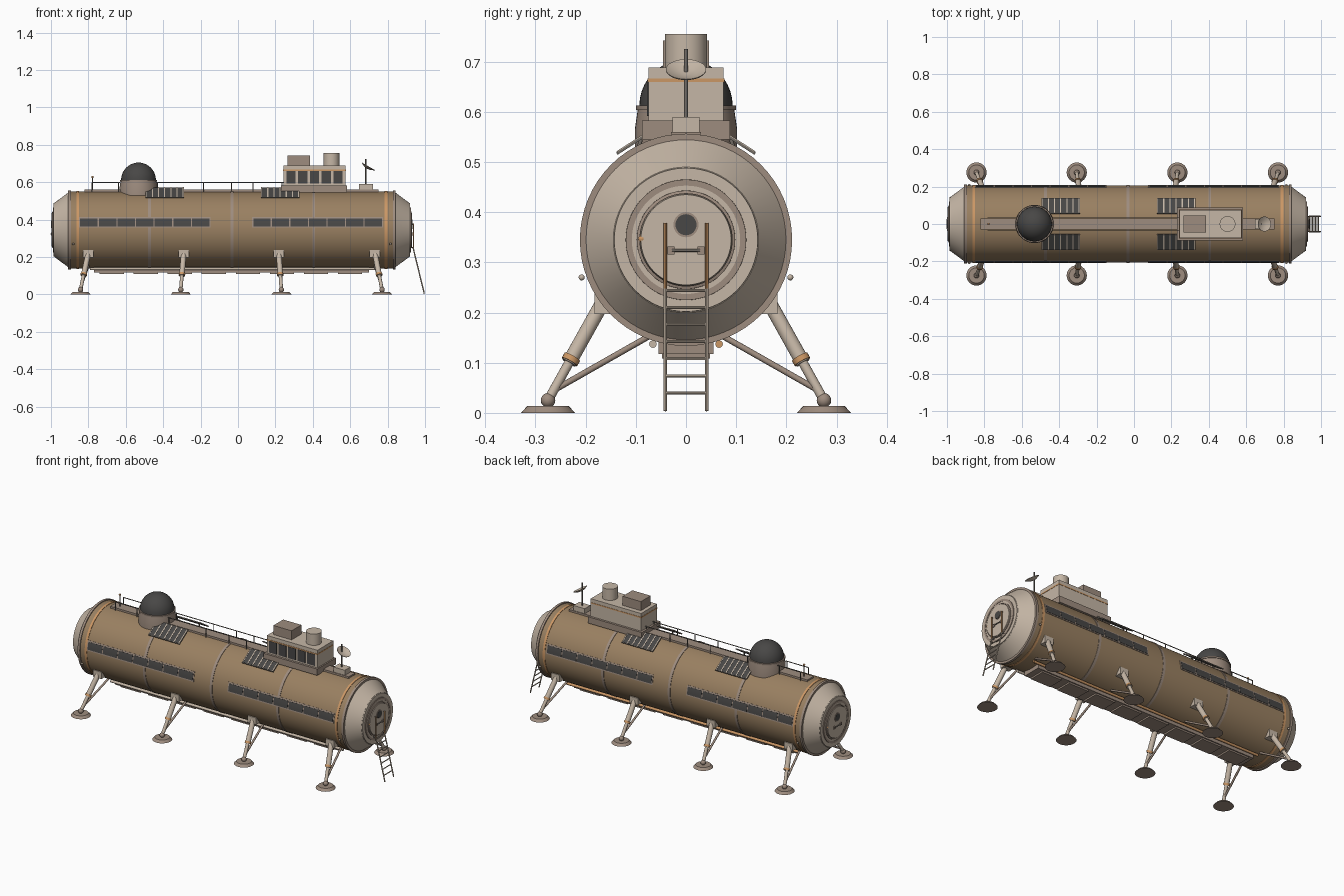
import bpy, bmesh, math
from mathutils import Vector, Matrix

if "Cube" in bpy.data.objects:
    bpy.data.objects.remove(bpy.data.objects["Cube"])

CX, CZ, R = -0.033, 0.345, 0.206   # hull centre and radius


def material(name, rgb):
    m = bpy.data.materials.new(name)
    m.diffuse_color = (*rgb, 1)
    m.use_nodes = True
    m.node_tree.nodes["Principled BSDF"].inputs["Base Color"].default_value = m.diffuse_color
    return m


BROWN = material("hull brown", (0.32, 0.215, 0.12))
LIGHT = material("light tan", (0.56, 0.47, 0.38))
MID = material("mid tan", (0.34, 0.262, 0.21))
ORANGE = material("copper orange", (0.6, 0.31, 0.13))
DARK = material("dark glass", (0.065, 0.063, 0.061))
STEEL = material("rail grey", (0.17, 0.15, 0.13))


def finish(bm, name, mat):
    bmesh.ops.recalc_face_normals(bm, faces=bm.faces)
    me = bpy.data.meshes.new(name)
    bm.to_mesh(me)
    bm.free()
    me.materials.append(mat)
    me.shade_smooth()
    me.set_sharp_from_angle(angle=math.radians(32))
    ob = bpy.data.objects.new(name, me)
    bpy.context.collection.objects.link(ob)
    return ob


def box(name, x, y, z, mat):
    """Box from (min, max) pairs."""
    bm = bmesh.new()
    size = [b - a for a, b in (x, y, z)]
    mid = [(a + b) / 2 for a, b in (x, y, z)]
    bmesh.ops.create_cube(bm, size=1, matrix=Matrix.Translation(mid) @ Matrix.Diagonal((*size, 1)))
    return finish(bm, name, mat)


def rod(name, a, b, r, mat, r2=None, n=12):
    """Round bar or cone from a to b."""
    a, b = Vector(a), Vector(b)
    d = b - a
    bm = bmesh.new()
    m = Matrix.Translation((a + b) / 2) @ d.to_track_quat('Z', 'Y').to_matrix().to_4x4()
    bmesh.ops.create_cone(bm, cap_ends=True, segments=n, radius1=r, radius2=r if r2 is None else r2,
                          depth=d.length, matrix=m)
    return finish(bm, name, mat)


def ball(name, p, r, mat):
    bm = bmesh.new()
    bmesh.ops.create_uvsphere(bm, u_segments=16, v_segments=10, radius=r, matrix=Matrix.Translation(p))
    return finish(bm, name, mat)


def lathe(name, profile, mat, matrix, n=64):
    """Revolve (radius, height) points about local z."""
    bm = bmesh.new()
    vs = [bm.verts.new((r, 0, h)) for r, h in profile]
    es = [bm.edges.new(p) for p in zip(vs, vs[1:])]
    bmesh.ops.spin(bm, geom=vs + es, cent=(0, 0, 0), axis=(0, 0, 1), angle=2 * math.pi,
                   steps=n, use_duplicate=False)
    bmesh.ops.remove_doubles(bm, verts=bm.verts, dist=1e-5)
    bm.transform(matrix)
    return finish(bm, name, mat)


def along_x(d=1):
    return Matrix.Translation((CX, 0, CZ)) @ Matrix.Rotation(d * math.pi / 2, 4, 'Y')


def band(name, x, w, r, mat):
    h = x - CX
    lathe(name, [(R - .01, h - w / 2), (r, h - w / 2), (r, h + w / 2), (R - .01, h + w / 2)], mat, along_x())


def hull_panel(name, x0, x1, z0, z1, r, side, mat):
    """Curved plate hugging the hull side between two heights."""
    bm = bmesh.new()
    angles = [math.asin((z0 + (z1 - z0) * i / 4 - CZ) / r) for i in range(5)]
    rows = []
    for a in angles:
        rows.append([bm.verts.new((x, side * q * math.cos(a), CZ + q * math.sin(a)))
                     for x, q in ((x0, r), (x1, r), (x1, R - .004), (x0, R - .004))])
    for a, b in zip(rows, rows[1:]):
        for i in range(4):
            bm.faces.new((a[i], a[i - 1], b[i - 1], b[i]))
    bm.faces.new(rows[0])
    bm.faces.new(rows[-1])
    finish(bm, name, mat)


# Hull, seams and end bands
lathe("hull", [(0, -.87), (R, -.87), (R, .87), (0, .87)], BROWN, along_x(), 96)
for x in (-.473, CX, .405):
    band("seam_band", x, .016, .2085, MID)
for d in (-1, 1):
    band("copper_band", CX + d * .824, .014, .2085, ORANGE)
    band("end_band", CX + d * .868, .014, .2115, MID)

    # End cap with stepped hatch rings
    m = along_x(d)
    lathe("end_cap", [(.2, .865), (.2, .874), (.194, .882), (.145, .948), (0, .948)], LIGHT, m)
    lathe("cap_ring", [(.145, .94), (.143, .953), (.12, .953), (.12, .94)], LIGHT, m)
    lathe("hatch_frame", [(.121, .94), (.12, .957), (.108, .957), (.108, .94)], MID, m)
    lathe("hatch_seat", [(.108, .94), (.108, .955), (.097, .955), (.097, .94)], LIGHT, m)
    lathe("hatch_rim", [(.099, .94), (.098, .959), (.092, .961), (.092, .94)], MID, m)
    lathe("hatch_door", [(.092, .95), (.09, .963), (0, .963)], LIGHT, m)
    face = CX + d * .963
    rod("porthole_ring", (face - d * .004, 0, .375), (face + d * .002, 0, .375), .025, MID, n=32)
    rod("porthole", (face - d * .003, 0, .375), (face + d * .003, 0, .375), .021, DARK, n=32)
    for y in (-.03, .03):
        box("handle_mount", sorted((face, face + d * .005)), (y - .007, y + .007), (.316, .332), MID)
    rod("door_handle", (face + d * .004, -.028, .324), (face + d * .004, .028, .324), .003, STEEL)
    ball("hatch_lamp", (CX + d * .956, -.088 * d, .347), .008, ORANGE)

    # Side marker lamps
    for s in (-1, 1):
        ball("marker_lamp", (CX + d * .848, s * .208, .27), .006, LIGHT)

# Window strips on both sides
for s in (-1, 1):
    for x0, x1 in ((-.85, -.147), (.076, .775)):
        hull_panel("window_frame", x0, x1, .357, .414, R + .0025, s, MID)
        step = (x1 - x0 - .006) / 7
        for i in range(7):
            a = x0 + .006 + i * step
            hull_panel("window_pane", a, a + step - .006, .364, .407, R + .004, s, DARK)

# Solar panels: frame, cells and stand, tilted on both shoulders
for s in (-1, 1):
    for x0 in (-.495, .122):
        top, low = Vector((0, s * .054, .571)), Vector((0, s * .138, .517))
        mid = (top + low) / 2 + Vector((x0 + .103, 0, 0))
        tilt = Matrix.Translation(mid) @ Matrix.Rotation(-s * math.atan2(.054, .084), 4, 'X')
        frame = box("solar_frame", (-.103, .103), (-.05, .05), (-.003, .002), STEEL)
        frame.matrix_world = tilt
        for i in range(7):
            x = -.099 + i * .033
            if i < 6:
                cell = box("solar_cell", (x + .001, x + .032), (-.047, .047), (.001, .003), DARK)
                cell.matrix_world = tilt
            strip = box("solar_divider", (x - .003, x + .003), (-.048, .048), (.001, .004), LIGHT)
            strip.matrix_world = tilt
        for dx in (.03, .176):
            rod("solar_stand", (x0 + dx, s * .1, .505), (x0 + dx, s * .09, .545), .004, STEEL)

# Roof walkway and railings
box("walkway", (-.82, .75), (-.03, .03), (.54, .56), MID)
for s in (-1, 1):
    y = s * .036
    for x0, x1 in ((-.78, -.63), (-.435, .243)):
        rod("hand_rail", (x0, y, .598), (x1, y, .598), .0025, STEEL, n=8)
    for x in (-.78, -.64, -.43, -.185, -.035, .08, .235):
        rod("rail_post", (x, y, .54), (x, y, .598), .0025, STEEL, n=8)
rod("rear_aerial", (-.778, 0, .555), (-.778, 0, .625), .003, STEEL)
ball("aerial_tip", (-.778, 0, .628), .006, ORANGE)

# Observation dome
up = Matrix.Translation((-.532, 0, 0))
lathe("dome_base", [(0, .53), (.102, .53), (.102, .565), (.096, .606), (0, .606)], MID, up, 48)
lathe("dome_rim", [(0, .604), (.1, .604), (.1, .613), (0, .613)], MID, up, 48)
arc = [(.093 * math.cos(i * math.pi / 20), .612 + .093 * math.sin(i * math.pi / 20)) for i in range(10)]
lathe("dome_glass", arc + [(0, .705)], DARK, up, 48)

# Roof cabin
box("cabin_base", (.23, .583), (-.088, .088), (.545, .583), MID)
box("cabin", (.243, .575), (-.075, .075), (.58, .688), LIGHT)
box("cabin_stripe", (.2415, .5765), (-.0765, .0765), (.66, .667), ORANGE)
for i in range(5):
    x = .258 + i * .063
    box("cabin_window", (x, x + .05), (-.078, -.07), (.592, .66), DARK)
box("roof_unit", (.265, .385), (-.046, .046), (.685, .742), MID)
rod("roof_tank", (.5, 0, .685), (.5, 0, .755), .042, LIGHT, n=40)

# Dish antenna
box("dish_base", (.648, .722), (-.027, .027), (.55, .59), LIGHT)
rod("dish_mast", (.682, 0, .585), (.682, 0, .725), .004, STEEL)
aim = Matrix.Translation((.69, 0, .672)) @ Matrix.Rotation(math.radians(30), 4, 'Y')
lathe("dish", [(0, 0), (.02, .003), (.04, .013), (.04, .015), (.02, .006), (0, .003)], LIGHT, aim, 32)

# Keel tray, panels and service pipes
box("keel", (-.77, .70), (-.055, .055), (.117, .155), MID)
for i in range(8):
    x = -.74 + i * .182
    box("keel_panel", (x, x + .13), (-.048, .048), (.108, .118), MID)
for y, mat in ((-.066, LIGHT), (.066, ORANGE)):
    rod("service_pipe", (-.79, y, .137), (.74, y, .137), .0075, mat)

# Landing legs
for foot_x, top_x in ((-.842, -.8), (-.306, -.29), (.232, .218), (.77, .732)):
    for s in (-1, 1):
        top, foot = Vector((top_x, s * .165, .222)), Vector((foot_x, s * .275, .025))
        box("leg_bracket", (top_x - .028, top_x + .028), sorted((s * .14, s * .182)), (.197, .238), LIGHT)
        rod("upper_leg", top, top.lerp(foot, .62), .0145, LIGHT, n=20)
        rod("lower_leg", top.lerp(foot, .6), foot, .0095, LIGHT, n=16)
        rod("leg_collar", top.lerp(foot, .56), top.lerp(foot, .61), .0175, ORANGE, n=20)
        rod("leg_brace", (top_x, s * .075, .152), top.lerp(foot, .9), .006, MID)
        ball("ankle", foot, .0145, MID)
        rod("foot_pad", (foot_x, s * .275, 0), (foot_x, s * .275, .014), .054, MID, .041, 32)

# Boarding ladder with grab rails
for y in (-.041, .041):
    rod("ladder_rail", (.936, y, .25), (.996, y, .004), .0035, LIGHT, n=8)
    rod("grab_rail", (.938, y, .248), (.938, y, .378), .0035, ORANGE, n=8)
    for z in (.25, .375):
        rod("grab_mount", (.912, y, z), (.938, y, z), .003, STEEL, n=8)
for i in range(7):
    z = .244 - i * .034
    x = .936 + (.25 - z) * .244
    rod("ladder_rung", (x, -.041, z), (x, .041, z), .003, LIGHT, n=8)
